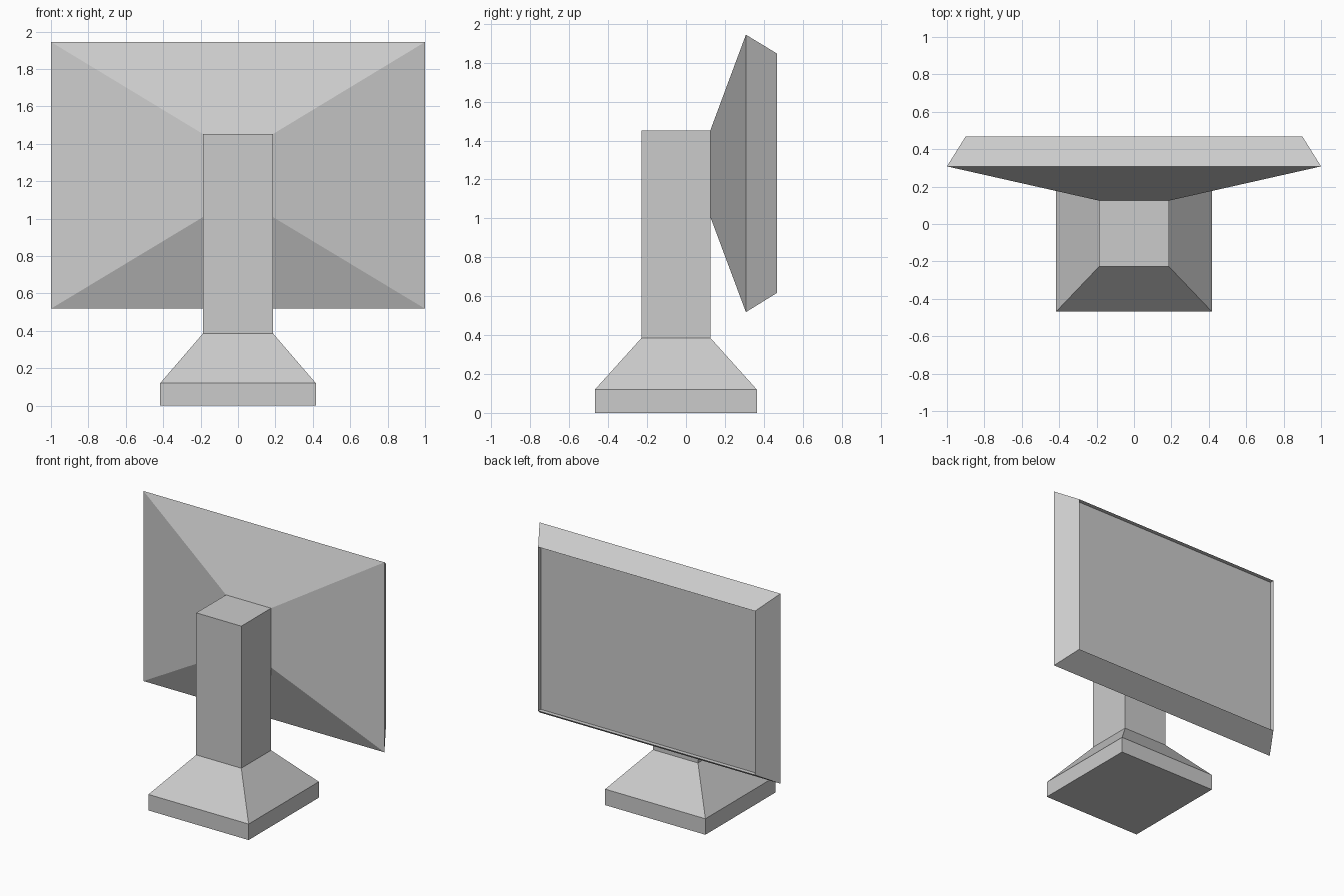
import bpy
import bmesh

cube = bpy.data.objects.get("Cube")
if cube:
    bpy.data.objects.remove(cube, do_unlink=True)

grey = bpy.data.materials.new("light grey plastic")
grey.use_nodes = True
colour = (0.6, 0.6, 0.6, 1)
grey.diffuse_color = colour
grey.node_tree.nodes["Principled BSDF"].inputs["Base Color"].default_value = colour


def loft(name, rings, cap_start=True):
    """Join four-cornered rings of points into a flat-shaded solid."""
    bm = bmesh.new()
    loops = [[bm.verts.new(p) for p in ring] for ring in rings]
    for a, b in zip(loops, loops[1:]):
        for i in range(4):
            j = (i + 1) % 4
            bm.faces.new((a[i], a[j], b[j], b[i]))
    if cap_start:
        bm.faces.new(loops[0][::-1])
    bm.faces.new(loops[-1])
    mesh = bpy.data.meshes.new(name)
    bm.to_mesh(mesh)
    bm.free()
    mesh.materials.append(grey)
    obj = bpy.data.objects.new(name, mesh)
    bpy.context.collection.objects.link(obj)
    return obj


def level_ring(half_x, y0, y1, z):
    return [(-half_x, y0, z), (half_x, y0, z), (half_x, y1, z), (-half_x, y1, z)]


def upright_ring(half_x, z0, z1, y):
    return [(half_x, y, z0), (-half_x, y, z0), (-half_x, y, z1), (half_x, y, z1)]


# Foot slab, sloping shoulder and square column
loft("stand", [
    level_ring(0.416, -0.468, 0.364, 0),
    level_ring(0.416, -0.468, 0.364, 0.12),
    level_ring(0.187, -0.228, 0.125, 0.386),
    level_ring(0.187, -0.228, 0.125, 1.452),
])

# Housing flares from the column to its rim, tapers to a sharp lip,
# then steps straight inward to a recessed flat screen;
# its narrow end is closed by the column itself
loft("screen_housing", [
    upright_ring(0.187, 1.008, 1.452, 0.125),
    upright_ring(1.0, 0.518, 1.944, 0.308),
    upright_ring(0.9, 0.617, 1.847, 0.468),
    upright_ring(0.9, 0.617, 1.847, 0.436),
], cap_start=False)
